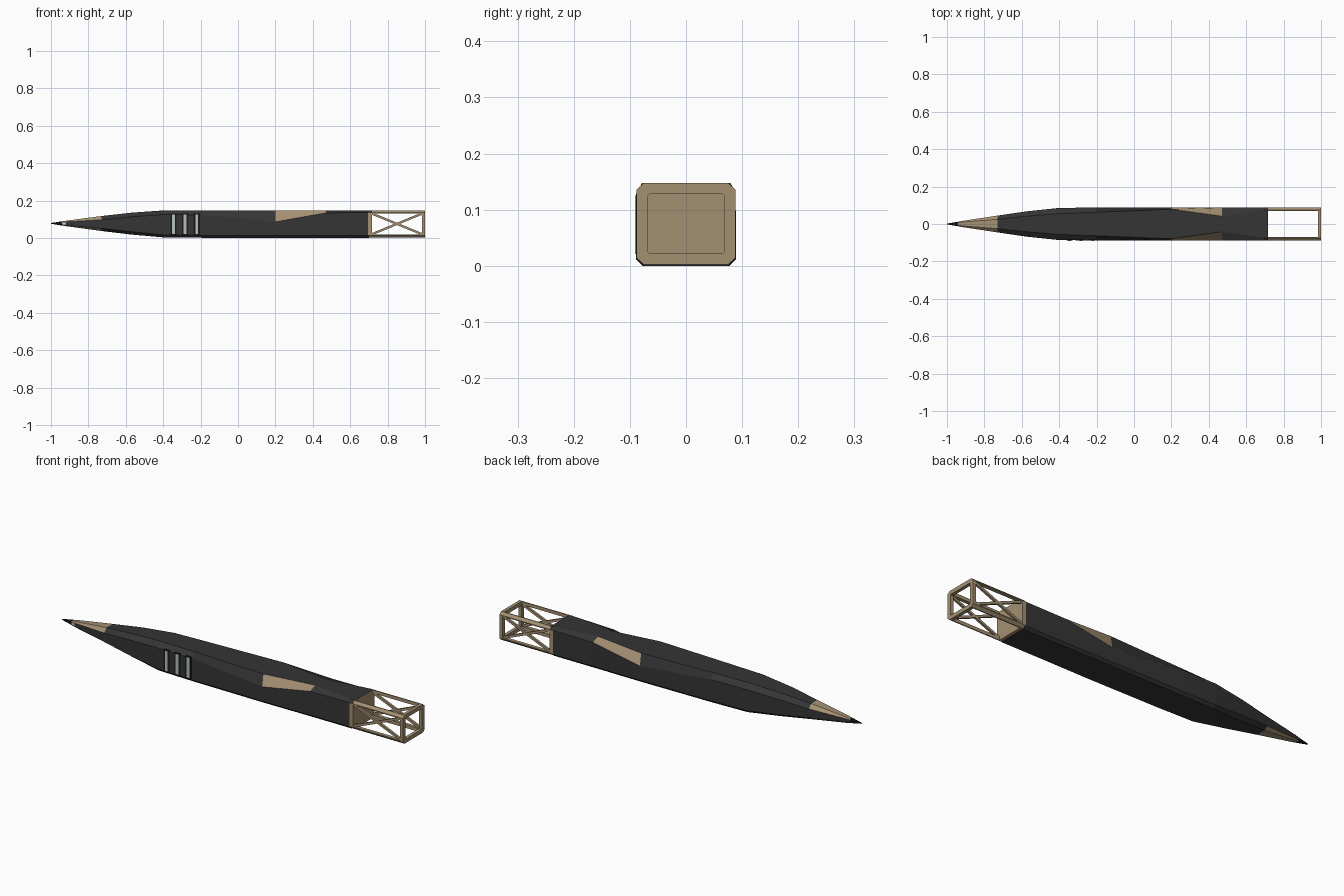
import bpy
from math import atan2, hypot
from mathutils import Matrix, Vector

cube = bpy.data.objects.get("Cube")
if cube:
    bpy.data.objects.remove(cube, do_unlink=True)


def material(name, rgb):
    m = bpy.data.materials.new(name)
    m.use_nodes = True
    col = (*rgb, 1)
    m.diffuse_color = col
    m.node_tree.nodes["Principled BSDF"].inputs["Base Color"].default_value = col
    return m


charcoal = material("charcoal", (0.035, 0.035, 0.036))
tan = material("tan", (0.37, 0.28, 0.17))
silver = material("silver", (0.47, 0.53, 0.54))
black = material("black", (0.01, 0.01, 0.011))


def make(name, verts, faces, mats, rule=None):
    me = bpy.data.meshes.new(name)
    me.from_pydata(verts, [], faces)
    for m in mats:
        me.materials.append(m)
    if rule:
        for p in me.polygons:
            p.material_index = rule(p)
    ob = bpy.data.objects.new(name, me)
    bpy.context.collection.objects.link(ob)
    return ob


def section(x, w, lo, hi, cy, cz, by, bz):
    """Eight-sided hull section: half width, bottom, top, upper and lower chamfers."""
    half = [(w - by, lo), (w, lo + bz), (w, hi - cz), (w - cy, hi)]
    loop = half + [(-y, z) for y, z in reversed(half)]
    return [Vector((x, y, z)) for y, z in loop]


def loft(name, rings, mats, rule=None):
    n = len(rings[0])
    verts = [v for r in rings for v in r]
    faces = [(k * n + i, k * n + (i + 1) % n, (k + 1) * n + (i + 1) % n, (k + 1) * n + i)
             for k in range(len(rings) - 1) for i in range(n)]
    faces = [f[::-1] for f in faces]
    faces += [tuple(range(n)), tuple(reversed(range(len(verts) - n, len(verts))))]
    ob = make(name, verts, faces, mats, rule)
    import bmesh
    bm = bmesh.new()
    bm.from_mesh(ob.data)
    bmesh.ops.recalc_face_normals(bm, faces=bm.faces)
    bm.to_mesh(ob.data)
    bm.free()
    return ob


def box(name, centre, size, mat, rot=0):
    verts = [Vector((x, y, z)) for x in (-.5, .5) for y in (-.5, .5) for z in (-.5, .5)]
    turn = Matrix.Rotation(rot, 3, "Y")
    verts = [turn @ Vector((v.x * size[0], v.y * size[1], v.z * size[2])) + Vector(centre)
             for v in verts]
    faces = [(0, 1, 3, 2), (4, 6, 7, 5), (0, 4, 5, 1), (2, 3, 7, 6), (0, 2, 6, 4), (1, 5, 7, 3)]
    return make(name, verts, faces, [mat])


# Hull: pointed nose, flat sided body, upper chamfers that twist toward the tail
stations = [
    (-1.0, .002, .076, .080, .001, .001, .001, .001),
    (-.94, .012, .066, .089, .005, .005, .005, .005),
    (-.92, .016, .063, .092, .006, .006, .006, .006),
    (-.73, .045, .037, .117, .020, .020, .020, .014),
    (-.57, .068, .018, .135, .026, .022, .022, .016),
    (-.40, .086, .003, .147, .030, .022, .014, .014),
    (-.20, .088, .001, .148, .025, .025, .013, .013),
    (.20, .089, 0, .148, .010, .062, .012, .012),
    (.47, .087, 0, .148, .045, .014, .012, .012),
    (.70, .087, 0, .148, .013, .012, .012, .012),
]


def hull_colour(p):
    if p.index >= 8 * (len(stations) - 1):
        return 0
    seg, side = divmod(p.index, 8)
    if seg == 0:
        return 2
    if seg in (1, 2) and side not in (1, 5):
        return 1
    if seg == 1 and side == 5:
        return 3
    if seg == 7 and side in (2, 4):
        return 1
    return 0


loft("hull", [section(*s) for s in stations], [charcoal, tan, black, silver], hull_colour)

# Three pale slots with dark surrounds on the front side
for i, x in enumerate((-.345, -.283, -.221)):
    box(f"slot_surround_{i}", (x, -.086, .073), (.034, .006, .112), black)
    box(f"slot_{i}", (x, -.0865, .073), (.015, .009, .104), silver)

# Tail bulkhead
END = (.088, .002, .148, .013, .012, .013, .012)
loft("tail_bulkhead", [section(x, *END) for x in (.695, .716)], [tan, charcoal],
     lambda p: int(p.index in (2, 3, 4)))

# Rear frame: chamfered rectangular ring
outer = [section(x, *END) for x in (.983, 1.0)]
inner = [section(x, .068, .022, .128, .003, .003, .003, .003) for x in (.983, 1.0)]
loops = [outer[0], outer[1], inner[1], inner[0]]
faces = [(k * 8 + i, k * 8 + (i + 1) % 8, (k + 1) % 4 * 8 + (i + 1) % 8, (k + 1) % 4 * 8 + i)
         for k in range(4) for i in range(8)]
make("rear_frame", [v for r in loops for v in r], faces, [tan])

# Corner rails and crossed braces on both sides of the truss
corner = [(.070, .148), (.075, .148), (.088, .136), (.088, .131), (.070, .131)]
dx, dz = .272, .112
for sy, side in ((1, "back"), (-1, "front")):
    for upper in (True, False):
        rings = [[Vector((x, sy * y, z if upper else .150 - z)) for y, z in corner]
                 for x in (.71, .99)]
        loft(f"{side}_{'upper' if upper else 'lower'}_rail", rings, [tan])
    for s in (1, -1):
        box(f"{side}_brace_{'up' if s > 0 else 'down'}", (.85, sy * .079, .075),
            (hypot(dx, dz), .011, .012), tan, -s * atan2(dz, dx))
